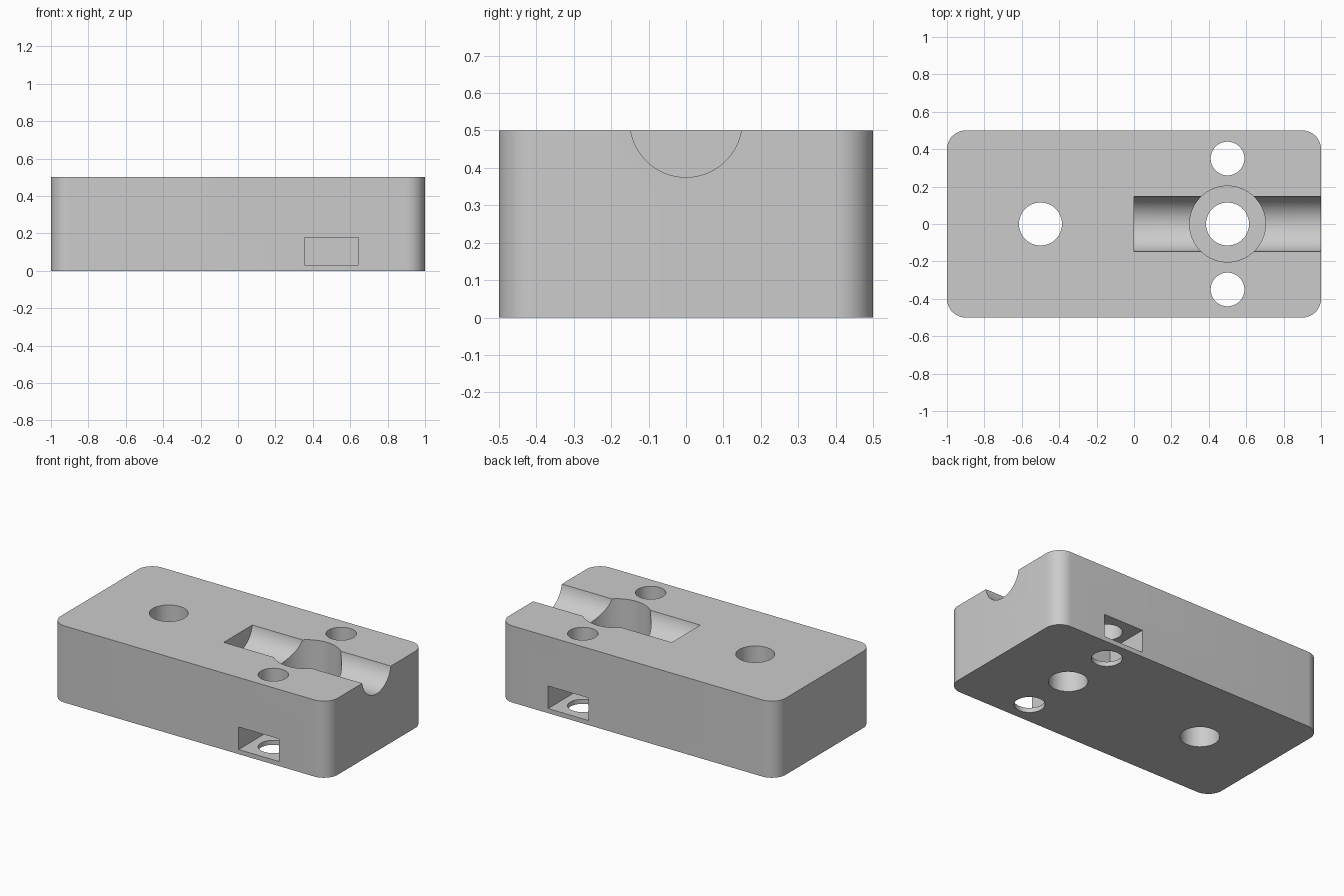
import bpy
import math

if "Cube" in bpy.data.objects:
    bpy.data.objects.remove(bpy.data.objects["Cube"])

grey = bpy.data.materials.new("light grey")
grey.diffuse_color = (0.6, 0.6, 0.6, 1)
grey.use_nodes = True
grey.node_tree.nodes["Principled BSDF"].inputs["Base Color"].default_value = grey.diffuse_color


def activate(ob):
    bpy.ops.object.select_all(action='DESELECT')
    ob.select_set(True)
    bpy.context.view_layer.objects.active = ob


def box(name, x0, x1, y0, y1, z0, z1):
    bpy.ops.mesh.primitive_cube_add(
        size=1, location=((x0 + x1) / 2, (y0 + y1) / 2, (z0 + z1) / 2))
    ob = bpy.context.object
    ob.name = name
    ob.scale = (x1 - x0, y1 - y0, z1 - z0)
    bpy.ops.object.transform_apply(location=True, rotation=True, scale=True)
    return ob


def cylinder(name, radius, length, location, rotation=(0, 0, 0)):
    bpy.ops.mesh.primitive_cylinder_add(
        vertices=64, radius=radius, depth=length, location=location, rotation=rotation)
    ob = bpy.context.object
    ob.name = name
    bpy.ops.object.transform_apply(location=True, rotation=True, scale=True)
    return ob


def cut(body, cutter):
    mod = body.modifiers.new("cut", 'BOOLEAN')
    mod.operation = 'DIFFERENCE'
    mod.solver = 'EXACT'
    mod.object = cutter
    activate(body)
    bpy.ops.object.modifier_apply(modifier=mod.name)
    bpy.data.objects.remove(cutter)


# Block with rounded vertical corners
block = box("clamp_block", -1, 1, -0.5, 0.5, 0, 0.5)
weights = block.data.attributes.new("bevel_weight_edge", 'FLOAT', 'EDGE')
for e in block.data.edges:
    a, b = (block.data.vertices[i].co for i in e.vertices)
    weights.data[e.index].value = 1.0 if abs(a.z - b.z) > 0.1 else 0.0
bevel = block.modifiers.new("round_corners", 'BEVEL')
bevel.limit_method = 'WEIGHT'
bevel.width = 0.1
bevel.segments = 12
activate(block)
bpy.ops.object.modifier_apply(modifier=bevel.name)
block.data.materials.clear()
block.data.materials.append(grey)

# Half-length round groove in the top, open at the right end
cut(block, cylinder("groove_cutter", 0.15, 1.2, (0.6, 0, 0.525), (0, math.pi / 2, 0)))

# Counterbore and the two main through holes
cut(block, cylinder("counterbore_cutter", 0.203, 0.4, (0.5, 0, 0.4)))
for x in (-0.5, 0.5):
    cut(block, cylinder("main_hole_cutter", 0.115, 2, (x, 0, 0.25)))

# Small screw holes with nut slots opening on the front and back
for side in (-1, 1):
    cut(block, cylinder("screw_hole_cutter", 0.09, 2, (0.5, 0.35 * side, 0.25)))
    y0, y1 = sorted((0.206 * side, 0.7 * side))
    cut(block, box("nut_slot_cutter", 0.355, 0.645, y0, y1, 0.03, 0.177))

activate(block)
bpy.ops.object.shade_smooth_by_angle(angle=math.radians(30))
